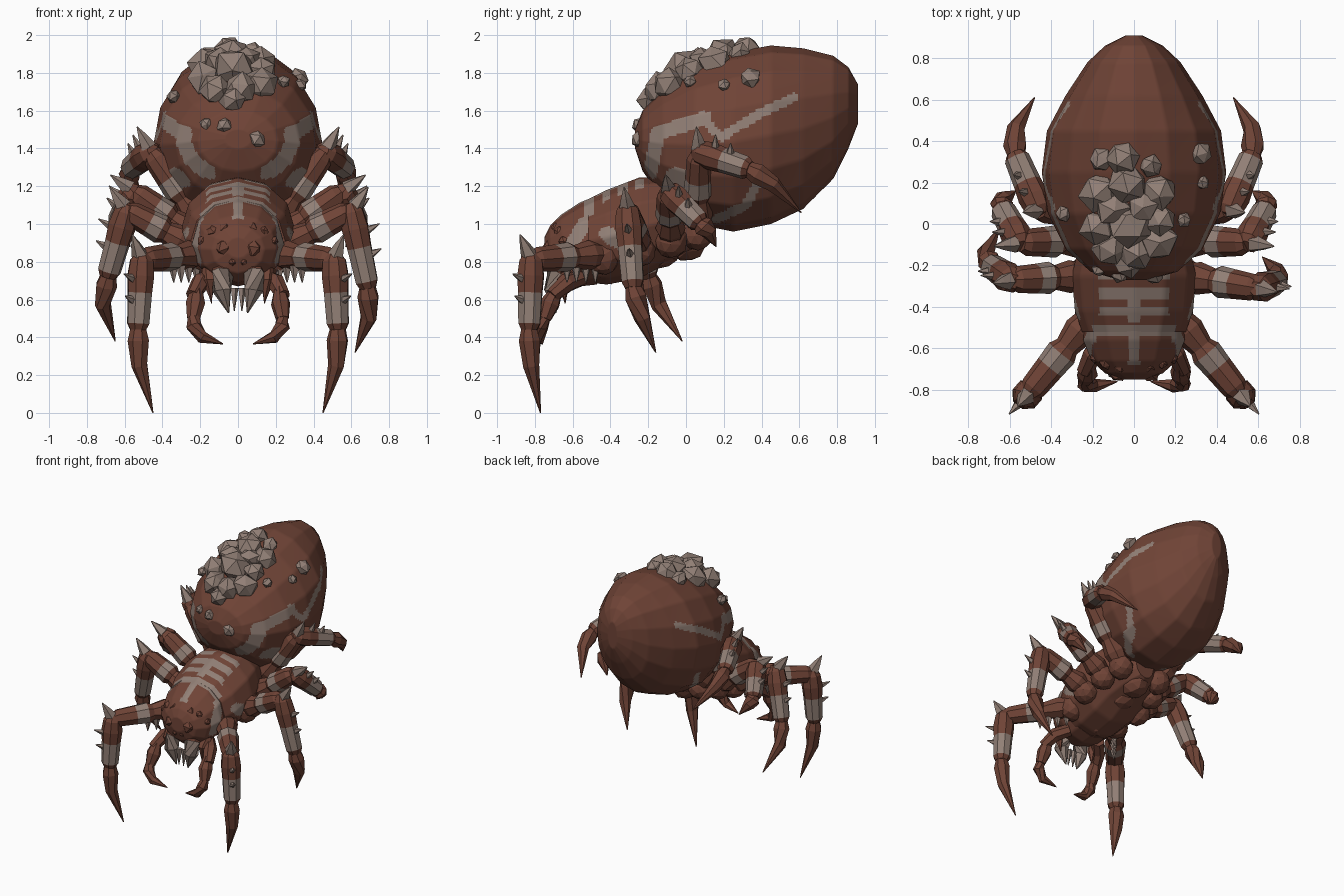
import bpy, bmesh, math, random
from mathutils import Vector, Matrix

if "Cube" in bpy.data.objects:
    bpy.data.objects.remove(bpy.data.objects["Cube"])

random.seed(4)


def material(name, rgb):
    m = bpy.data.materials.new(name)
    m.diffuse_color = (*rgb, 1)
    m.use_nodes = True
    m.node_tree.nodes["Principled BSDF"].inputs["Base Color"].default_value = m.diffuse_color
    return m


BROWN = material("red brown shell", (0.160, 0.057, 0.037))
GREY = material("warm grey marking", (0.285, 0.213, 0.18))


def finish(name, bm, rule=None):
    bmesh.ops.recalc_face_normals(bm, faces=bm.faces)
    if rule:
        for f in bm.faces:
            f.material_index = int(bool(rule(f.calc_center_median())))
    me = bpy.data.meshes.new(name)
    bm.to_mesh(me)
    bm.free()
    me.materials.append(BROWN)
    me.materials.append(GREY)
    ob = bpy.data.objects.new(name, me)
    bpy.context.collection.objects.link(ob)
    return ob


def skin(bm, rings):
    """Join vertex rings and close both ends with a fan."""
    loops = [[bm.verts.new(p) for p in r] for r in rings]
    n = len(loops[0])
    for a, b in zip(loops, loops[1:]):
        for i in range(n):
            bm.faces.new((a[i], a[(i + 1) % n], b[(i + 1) % n], b[i]))
    for lp in (loops[0], loops[-1]):
        c = bm.verts.new(sum((v.co for v in lp), Vector()) / n)
        for i in range(n):
            bm.faces.new((lp[i], lp[(i + 1) % n], c))


def body(name, rings, sides, cuts, rule):
    """Shell lofted along y from (y, z bottom, z top, half width)."""
    bm = bmesh.new()
    skin(bm, [[Vector((w * math.sin(2 * math.pi * i / sides), y,
                       (a + b) / 2 + (b - a) / 2 * math.cos(2 * math.pi * i / sides)))
               for i in range(sides)] for y, a, b, w in rings])
    bmesh.ops.subdivide_edges(bm, edges=bm.edges, cuts=cuts, use_grid_fill=True)
    return finish(name, bm, rule)


def tube(name, pts, radii, sides=8, grey=()):
    """Tapered limb through points; grey lists the painted sections."""
    pts = [Vector(p) for p in pts]
    bm = bmesh.new()
    rings = []
    for i, p in enumerate(pts):
        d = pts[min(i + 1, len(pts) - 1)] - pts[max(i - 1, 0)]
        q = d.to_track_quat('Z', 'Y')
        rings.append([p + q @ Vector((radii[i] * math.cos(t), radii[i] * math.sin(t), 0))
                      for t in (2 * math.pi * k / sides for k in range(sides))])
    skin(bm, rings)

    def rule(c):
        k = min(range(len(pts) - 1), key=lambda j: (c - (pts[j] + pts[j + 1]) / 2).length)
        return k in grey
    return finish(name, bm, rule)


def segment(name, a, b, profile, grey=()):
    a, b = Vector(a), Vector(b)
    return tube(name, [a.lerp(b, t) for t, r in profile], [r for t, r in profile], 8, grey)


def stone(name, p, r, grey=True, detail=1):
    """Faceted irregular lump."""
    bm = bmesh.new()
    bmesh.ops.create_icosphere(bm, subdivisions=detail, radius=r)
    rot = Matrix.Rotation(random.uniform(0, 6), 3, Vector((random.random(), random.random(), 1)))
    j = .12 if detail == 1 else .04
    for v in bm.verts:
        v.co = rot @ v.co * random.uniform(1 - j, 1 + j) + Vector(p)
    return finish(name, bm, lambda c: grey)


def spike(name, p, d, length, r):
    p, d = Vector(p), Vector(d).normalized()
    return tube(name, [p, p + d * length * 0.5, p + d * length], [r, r * 0.6, 0.003], 5, (0, 1))


def near(u, v, path, r):
    """Is (u, v) within r of a polyline?"""
    q = Vector((u, v))
    for a, b in zip(path, path[1:]):
        a, b = Vector(a), Vector(b)
        t = max(0, min(1, (q - a).dot(b - a) / (b - a).length_squared))
        if (q - a.lerp(b, t)).length < r:
            return True
    return False


# Abdomen with pale bands on the flanks
ABD = [(-.27, 1.40, 1.50, .07), (-.23, 1.28, 1.60, .21), (-.12, 1.13, 1.72, .33),
       (.05, 1.00, 1.84, .415), (.25, .96, 1.91, .445), (.45, 1.00, 1.945, .42),
       (.62, 1.08, 1.93, .33), (.78, 1.24, 1.89, .225), (.86, 1.40, 1.83, .14),
       (.91, 1.53, 1.74, .04)]


def abdomen_mark(c):
    return abs(c.x) > .12 and (
        near(c.y, c.z, [(-.19, 1.27), (-.15, 1.48), (.10, 1.56)], .038)
        or near(c.y, c.z, [(.08, 1.56), (.19, 1.46), (.38, 1.58), (.57, 1.67)], .024)
        or near(c.y, c.z, [(.38, 1.22), (.32, 1.10), (.15, 1.02)], .024)
        or near(c.y, c.z, [(-.06, 1.25), (.06, 1.22)], .05))


body("abdomen", ABD, 16, 11, abdomen_mark)


def on_top(x, y):
    for a, b in zip(ABD, ABD[1:]):
        if a[0] <= y <= b[0]:
            t = (y - a[0]) / (b[0] - a[0])
            lo, hi, w = (a[k] + (b[k] - a[k]) * t for k in (1, 2, 3))
            return (lo + hi) / 2 + (hi - lo) / 2 * math.sqrt(max(0, 1 - (x / w) ** 2))


# Crystal cluster on the back (x, y, radius)
for x, y, r in [(-.05, .32, .085), (-.16, .31, .06), (-.03, .20, .098), (-.17, .15, .105),
                (.12, .15, .095), (-.03, .00, .115), (-.17, -.02, .095), (.12, -.09, .095),
                (-.12, -.12, .09), (.01, -.14, .09), (.08, .28, .055), (.04, .09, .08),
                (-.03, -.19, .07), (-.1, .07, .09), (.24, .02, .035), (.32, .34, .058),
                (.33, .20, .035), (-.34, .05, .04), (.13, .02, .08)]:
    stone("back_crystal", (x, y, on_top(x, y) + (.0 if y > .1 else .015)), r)
for x, y, z, r in [(.10, -.24, 1.45, .05), (-.07, -.24, 1.52, .045), (-.17, -.22, 1.53, .035)]:
    stone("front_wart", (x, y, z), r)


# Thorax and head shells
def thorax_mark(c):
    x, y = abs(c.x), c.y
    if c.z > 1.0:
        k = (y + .25) / .085
        return (-.46 < y < -.2 and .03 < x < .17 and abs(k - round(k)) < .3) \
            or (x < .035 and -.47 < y < -.3) or (y < -.485 and x < .2)
    return near(y, c.z, [(-.42, .95), (-.34, .9)], .04)


def head_mark(c):
    x, y = abs(c.x), c.y
    return (c.z > .95 and ((x < .028 and y > -.68) or (y > -.535 and x < .2))) \
        or (x > .15 and near(y, c.z, [(-.54, 1.0), (-.60, .9), (-.6, .82)], .035))


body("thorax", [(.12, .90, 1.10, .08), (.04, .85, 1.18, .19), (-.12, .78, 1.25, .27),
                (-.25, .71, 1.245, .30), (-.42, .68, 1.18, .285), (-.52, .69, 1.13, .25)],
     12, 8, thorax_mark)
body("head", [(-.47, .68, 1.15, .24), (-.56, .67, 1.115, .245), (-.66, .69, 1.05, .205),
              (-.72, .74, .99, .14), (-.75, .82, .93, .06)], 12, 8, head_mark)

# Leg layout: base, knee, ankle, bend of claw, tip, knee spike direction
LEGS = {
    "front": ((.20, -.44, .84), (.51, -.82, .81), (.53, -.83, .44), (.52, -.82, .25), (.45, -.77, .0), (.3, -.35, .8)),
    "second": ((.24, -.25, .88), (.60, -.31, 1.07), (.69, -.28, .66), (.69, -.23, .5), (.62, -.16, .32), (.5, -.1, .7)),
    "third": ((.22, -.08, .93), (.55, -.09, 1.17), (.64, .08, 1.0), (.63, .12, .96), (.57, .16, .88), (.7, -.1, .5)),
    "rear": ((.17, .06, .97), (.46, .07, 1.38), (.575, .34, 1.29), (.57, .46, 1.21), (.48, .61, 1.06), (.5, -.1, .9)),
}
# The left second leg steps further back
LEFT_SECOND = ((.24, -.25, .88), (.59, -.27, 1.07), (.69, -.2, .72), (.715, -.14, .57), (.65, -.02, .38), (.5, -.1, .7))

for s, side in ((1, "right"), (-1, "left")):
    def m(p):
        return Vector((p[0] * s, p[1], p[2]))

    for nm, pose in LEGS.items():
        tag = side + "_" + nm
        base, knee, ankle, bend, tip, up = map(m, LEFT_SECOND if tag == "left_second" else pose)
        # Hip, thigh, shin and claw
        stone(tag + "_hip", base - Vector((0, 0, .02)), .09, False, 2)
        segment(tag + "_thigh", base, knee, [(0, .06), (.2, .08), (.4, .06), (.48, .078), (.66, .072),
                                             (.92, .065), (1, .045)], (3,))
        segment(tag + "_shin", knee + (knee - ankle) * .1, ankle,
                [(0, .035), (.1, .065), (.3, .075), (.52, .068), (.92, .062), (1, .045)], (3,))
        tube(tag + "_claw", [ankle + (knee - ankle) * .05, ankle.lerp(bend, .3), bend, tip],
             [.04, .058, .044, .003], 7)
        # Spikes on the knee and down the shin
        spike(tag + "_knee_spike", knee + up.normalized() * .03, up, .125, .045)
        along = (ankle - knee).normalized()
        out = (up - along * up.dot(along)).normalized()
        for t, l in ((.3, .105), (.6, .085)):
            spike(tag + "_shin_spike", knee.lerp(ankle, t) + out * .03, out + Vector((0, 0, .3)), l, .03)

    # Small thorns under the hips
    for k in range(4):
        spike(side + "_hip_thorn", m((.22 + .04 * k, -.48 - .05 * k, .78)), (0, 0, -1), .09, .028)

    # Feelers
    tube(side + "_feeler", [m(p) for p in ((.13, -.55, .72), (.20, -.63, .69), (.24, -.71, .62))],
         [.045, .05, .038], 7)
    tube(side + "_feeler_shin", [m(p) for p in ((.22, -.68, .66), (.225, -.72, .58), (.235, -.75, .50))],
         [.03, .052, .036], 7)
    tube(side + "_feeler_claw", [m(p) for p in ((.235, -.74, .53), (.235, -.77, .46), (.19, -.78, .40), (.08, -.76, .365))],
         [.03, .042, .034, .003], 7)

    # Jaws and fangs
    tube(side + "_jaw", [m(p) for p in ((.07, -.62, .80), (.08, -.68, .74), (.085, -.70, .65), (.05, -.69, .53))],
         [.05, .06, .052, .004], 7, (1, 2))
    tube(side + "_outer_fang", [m(p) for p in ((.15, -.60, .76), (.155, -.65, .70), (.14, -.64, .58))],
         [.04, .036, .003], 6)
    spike(side + "_inner_fang", m((.02, -.69, .66)), (0, -.1, -1), .12, .022)

    # Eyes
    for x, y, z, r in ((.075, -.715, .875, .052), (.07, -.685, .975, .034),
                       (.135, -.67, .96, .032), (.185, -.645, .91, .03), (.03, -.73, .80, .022)):
        stone(side + "_eye", m((x, y, z)), r, False)

# Plates on the underside of the thorax
for k in range(4):
    stone("belly_plate", (0, -.42 + .14 * k, .79 + .04 * k), .11, False, 2)

# Shade the big shells smoothly, keep the limbs faceted
for ob in bpy.context.scene.objects:
    ob.select_set(ob.name in ("abdomen", "thorax", "head"))
bpy.context.view_layer.objects.active = bpy.data.objects["abdomen"]
bpy.ops.object.shade_smooth_by_angle(angle=math.radians(35))
